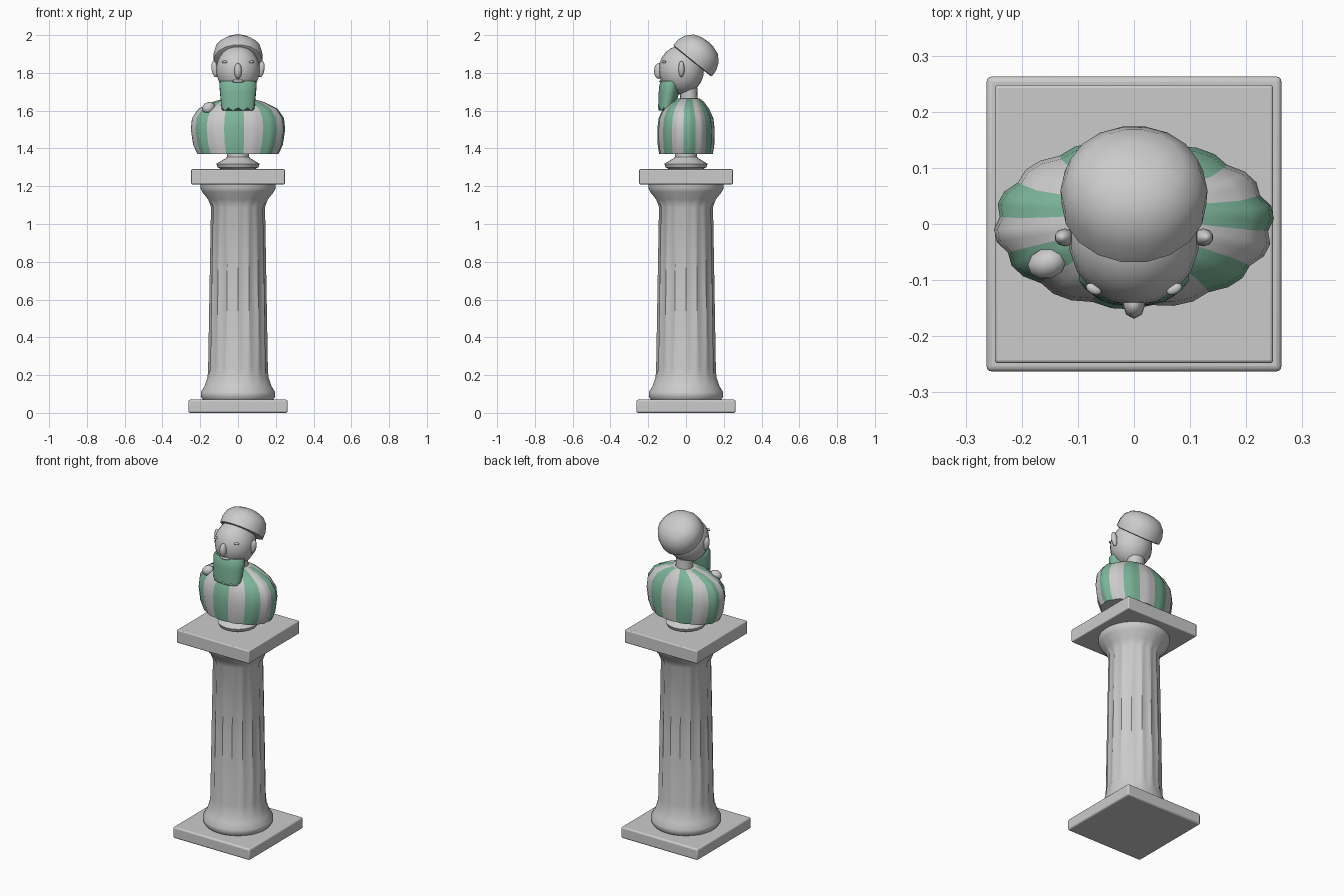
import bpy
from math import sin, cos, pi, radians
from mathutils import Matrix

old = bpy.data.objects.get("Cube")
if old:
    bpy.data.objects.remove(old, do_unlink=True)


def material(name, rgb):
    m = bpy.data.materials.new(name)
    m.use_nodes = True
    m.diffuse_color = (*rgb, 1)
    m.node_tree.nodes["Principled BSDF"].inputs["Base Color"].default_value = (*rgb, 1)
    return m


STONE = material("stone grey", (0.6, 0.6, 0.6))
GREEN = material("muted green", (0.2, 0.46, 0.32))


def finish(ob, mat, angle=40):
    ob.data.materials.append(mat)
    bpy.ops.object.select_all(action="DESELECT")
    ob.select_set(True)
    bpy.context.view_layer.objects.active = ob
    bpy.ops.object.shade_smooth_by_angle(angle=radians(angle))
    return ob


def loft(name, rings, segs, mat, wave=None, start=0.0, angle=40):
    """Stack of elliptical rings (z, rx, ry, y centre), capped at both ends."""
    verts, faces = [], []
    for i, (z, rx, ry, cy) in enumerate(rings):
        for k in range(segs):
            a = start + 2 * pi * k / segs
            f = wave(i, k) if wave else 1
            verts.append((rx * f * cos(a), cy + ry * f * sin(a), z))
    for i in range(len(rings) - 1):
        for k in range(segs):
            n = (k + 1) % segs
            a, b = i * segs, (i + 1) * segs
            faces.append((a + k, a + n, b + n, b + k))
    faces.append(tuple(reversed(range(segs))))
    faces.append(tuple(range(len(verts) - segs, len(verts))))
    me = bpy.data.meshes.new(name)
    me.from_pydata(verts, [], faces)
    ob = bpy.data.objects.new(name, me)
    bpy.context.collection.objects.link(ob)
    return finish(ob, mat, angle)


def slab(name, width, z0, z1, bevel):
    bpy.ops.mesh.primitive_cube_add(size=1, location=(0, 0, (z0 + z1) / 2))
    ob = bpy.context.object
    ob.name = name
    ob.data.transform(Matrix.Diagonal((width, width, z1 - z0, 1)))
    mod = ob.modifiers.new("soft edges", "BEVEL")
    mod.width, mod.segments = bevel, 3
    return finish(ob, STONE)


def ball(name, loc, size, rot=(0, 0, 0), segs=10, rings=8, mat=STONE):
    bpy.ops.mesh.primitive_uv_sphere_add(segments=segs, ring_count=rings, radius=1,
                                         location=loc, rotation=rot)
    ob = bpy.context.object
    ob.name = name
    ob.data.transform(Matrix.Diagonal((*size, 1)))
    return finish(ob, mat, 60)


# Column: two slabs and a fluted shaft with flared ends
slab("base_slab", 0.526, 0, 0.07, 0.01)
slab("capital_slab", 0.496, 1.21, 1.29, 0.006)
shaft = [(0.07, 0.185), (0.085, 0.197), (0.11, 0.197), (0.14, 0.178), (0.19, 0.161),
         (0.24, 0.158), (0.65, 0.151), (1.09, 0.143), (1.13, 0.158), (1.17, 0.19),
         (1.19, 0.199), (1.212, 0.199)]
loft("column_shaft", [(z, r, r, 0) for z, r in shaft], 64, STONE,
     lambda i, k: 1 - 0.05 * abs(sin(pi * k / 4)) if 4 < i < 8 else 1)

# Bust foot
foot = [(1.285, 0.08), (1.30, 0.108), (1.318, 0.115), (1.345, 0.07), (1.355, 0.058),
        (1.38, 0.058)]
loft("bust_foot", [(z, r, r, 0) for z, r in foot], 20, STONE)

# Torso: fourteen puffed stripes in alternating colours
torso = loft("torso", [(1.37, 0.215, 0.142, 0), (1.42, 0.238, 0.15, 0), (1.50, 0.25, 0.152, 0),
                       (1.56, 0.244, 0.145, 0), (1.61, 0.21, 0.122, 0),
                       (1.645, 0.14, 0.092, 0.005), (1.665, 0.07, 0.06, 0.012)],
             42, STONE, lambda i, k: 0.96 if k % 3 == 0 else 1,
             radians(265) - pi / 14)
torso.data.materials.append(GREEN)
for p in torso.data.polygons:
    if len(p.vertices) == 4 and p.index % 42 // 3 % 2 == 0:
        p.material_index = 1

# Neck and head
loft("neck", [(1.64, 0.054, 0.05, 0.015), (1.68, 0.05, 0.046, 0.015), (1.72, 0.054, 0.05, 0.01)],
     16, STONE)
ball("head", (0, -0.025, 1.815), (0.117, 0.12, 0.13), segs=18, rings=12)
ball("nose", (0, -0.143, 1.81), (0.02, 0.026, 0.042), segs=8)
for s, side in ((1, "left"), (-1, "right")):
    ball(side + "_ear", (s * 0.123, -0.024, 1.82), (0.018, 0.016, 0.044), (0, s * 0.15, 0))
    ball(side + "_eye", (s * 0.072, -0.116, 1.858), (0.015, 0.009, 0.007), (0, 0, s * 0.5))

# Beard: tapering wedge with a ragged lower edge
beard = loft("beard", [(1.60, 0.088, 0.042, -0.105), (1.65, 0.093, 0.048, -0.098),
                       (1.70, 0.098, 0.054, -0.09), (1.74, 0.101, 0.055, -0.085),
                       (1.758, 0.094, 0.045, -0.083)], 20, GREEN,
             lambda i, k: 0.98 + 0.03 * (k % 2), angle=50)
for v in beard.data.vertices[:20]:
    v.co.z += 0.016 * (v.index % 2)
ball("lower_lip", (0, -0.128, 1.756), (0.035, 0.014, 0.008))

# Cap: rounded drum tilted backwards over the crown
cap = loft("cap", [(-0.004, 0.12, 0.122, 0), (0, 0.129, 0.134, 0), (0.04, 0.131, 0.131, 0),
                   (0.08, 0.12, 0.115, 0), (0.112, 0.088, 0.082, 0), (0.126, 0.045, 0.04, 0),
                   (0.13, 0.004, 0.004, 0)], 18, STONE, angle=50)
cap.location = (0, 0.035, 1.865)
cap.rotation_euler = (radians(-39), 0, 0)

# Small rounded ornament on the right shoulder
ball("shoulder_knob", (-0.155, -0.07, 1.615), (0.036, 0.028, 0.03), (0, -0.4, 0.3))
